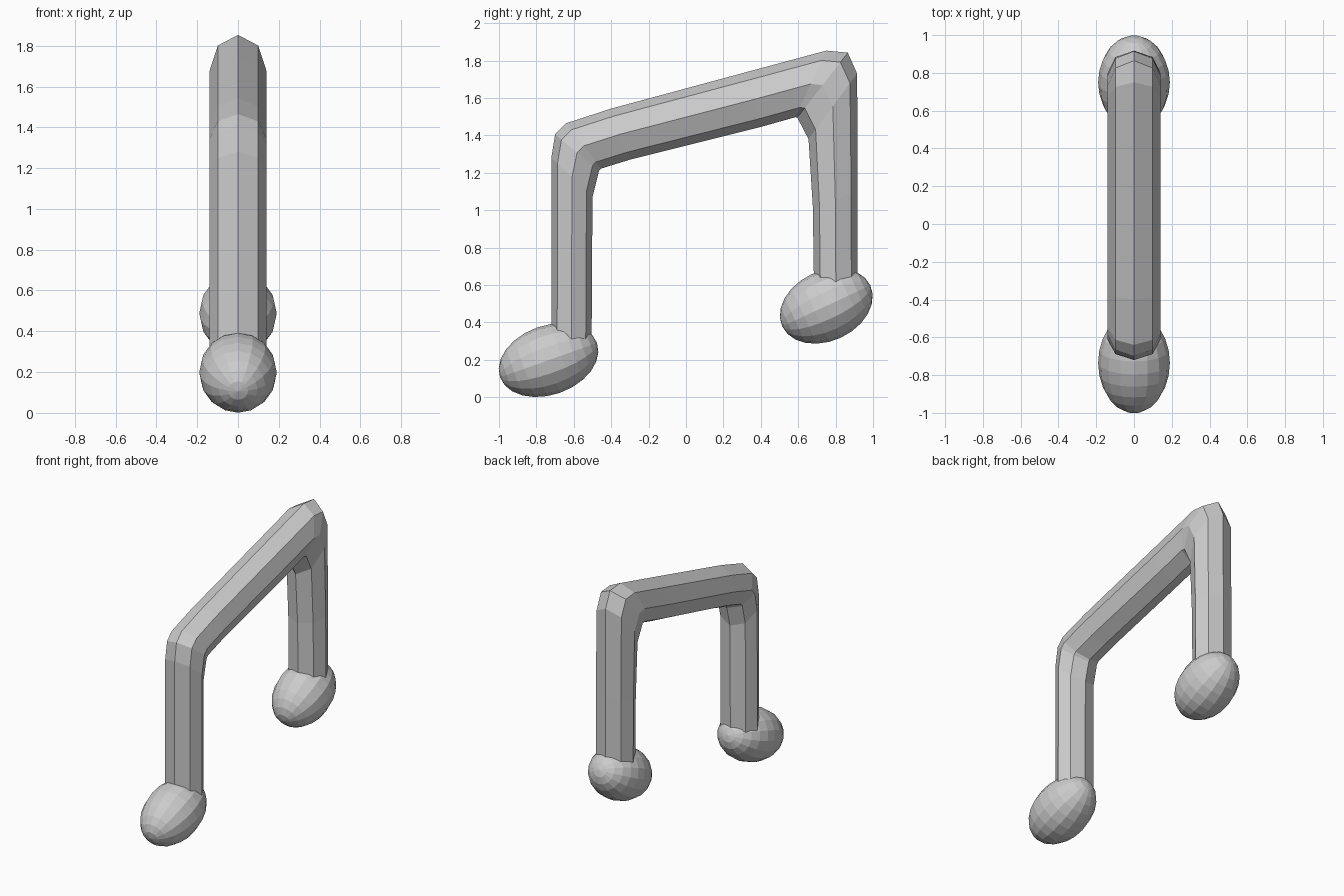
import bpy, bmesh
from math import cos, sin, pi, radians
from mathutils import Matrix

if "Cube" in bpy.data.objects:
    bpy.data.objects.remove(bpy.data.objects["Cube"])

SIDES = 8
HALF_WIDTH = 0.14


def make_object(name, bm):
    bmesh.ops.recalc_face_normals(bm, faces=bm.faces)
    mesh = bpy.data.meshes.new(name)
    bm.to_mesh(mesh)
    bm.free()
    obj = bpy.data.objects.new(name, mesh)
    bpy.context.collection.objects.link(obj)
    return obj


def bent_tube(name, path):
    """Octagonal tube; each path entry is (outer y, outer z, inner y, inner z)."""
    bm = bmesh.new()
    rings = []
    for oy, oz, iy, iz in path:
        ring = []
        for k in range(SIDES):
            a = 2 * pi * k / SIDES
            t = cos(a) / 2
            ring.append(bm.verts.new((HALF_WIDTH * sin(a),
                                      (oy + iy) / 2 + t * (oy - iy),
                                      (oz + iz) / 2 + t * (oz - iz))))
        rings.append(ring)
    for r0, r1 in zip(rings, rings[1:]):
        for k in range(SIDES):
            n = (k + 1) % SIDES
            bm.faces.new((r0[k], r0[n], r1[n], r1[k]))
    bm.faces.new(rings[0])
    bm.faces.new(rings[-1])
    return make_object(name, bm)


def note_head(name, y, z, length, radius, tilt):
    """Egg-shaped head with its poles along the tilted long axis."""
    bm = bmesh.new()
    bmesh.ops.create_uvsphere(bm, u_segments=16, v_segments=12, radius=1)
    m = (Matrix.Translation((0, y, z)) @ Matrix.Rotation(radians(tilt), 4, 'X')
         @ Matrix.Diagonal((0.19, length, radius, 1))
         @ Matrix.Rotation(radians(90), 4, 'X'))
    bmesh.ops.transform(bm, matrix=m, verts=bm.verts)
    return make_object(name, bm)


# Two stems and the sloping beam as one bent octagonal tube
bent_tube("stems_and_beam", [
    (-0.72, 0.28, -0.505, 0.24),
    (-0.72, 1.28, -0.50, 1.07),
    (-0.70, 1.405, -0.465, 1.21),
    (-0.64, 1.465, -0.455, 1.222),
    (-0.40, 1.543, -0.30, 1.27),
    (0.33, 1.74, 0.40, 1.445),
    (0.75, 1.853, 0.585, 1.497),
    (0.865, 1.842, 0.595, 1.495),
    (0.915, 1.73, 0.655, 1.38),
    (0.918, 1.10, 0.678, 1.02),
    (0.918, 0.54, 0.685, 0.54),
])

# Note heads
note_head("front_note_head", -0.735, 0.198, 0.275, 0.185, 19.5)
note_head("back_note_head", 0.75, 0.488, 0.26, 0.187, 25)
